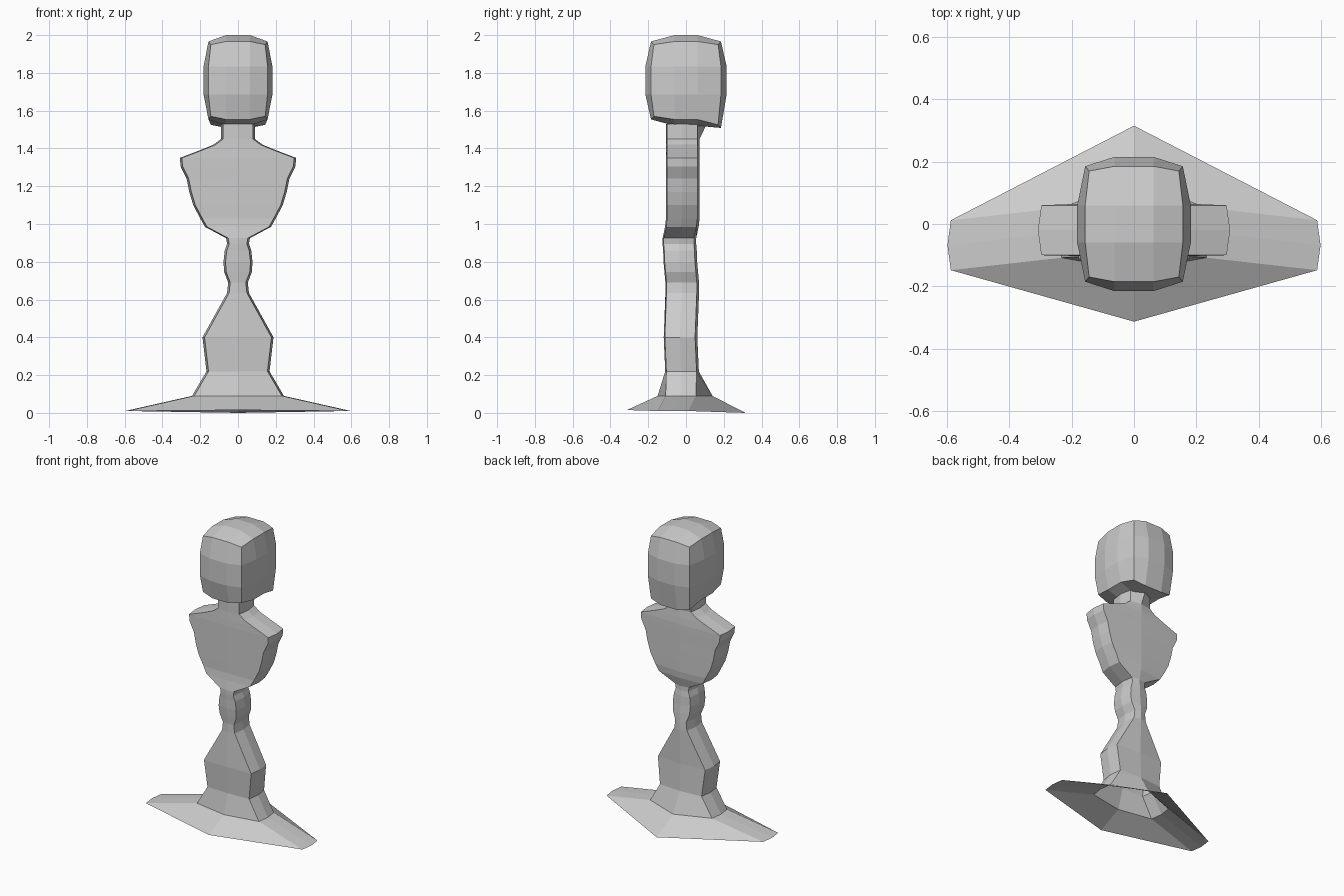
import bpy
import bmesh

if "Cube" in bpy.data.objects:
    bpy.data.objects.remove(bpy.data.objects["Cube"])


def finish(name, bm):
    bmesh.ops.recalc_face_normals(bm, faces=bm.faces)
    me = bpy.data.meshes.new(name)
    bm.to_mesh(me)
    bm.free()
    ob = bpy.data.objects.new(name, me)
    bpy.context.collection.objects.link(ob)
    return ob


# Body: eight-sided rings lofted from neck to base (z, half width, y shift)
profile = [
    (1.53, .09, 0), (1.45, .09, 0), (1.42, .13, 0), (1.395, .19, 0),
    (1.35, .308, 0), (1.305, .304, 0), (1.24, .272, 0), (1.17, .258, 0),
    (1.10, .237, 0), (1.03, .20, 0), (.985, .175, -.005), (.925, .063, -.018),
    (.895, .058, -.018), (.86, .07, -.015), (.80, .077, -.013),
    (.745, .073, -.008), (.69, .052, -.003), (.635, .058, -.003),
    (.40, .188, -.012), (.22, .167, -.004), (.09, .243, -.008), (.01, .598, -.07),
]
bm = bmesh.new()
rings = []
for z, w, s in profile:
    yf, yb = -.1 + s, .06 + s          # side corners
    cf, cb = yf - .006, yb + .012      # centre line front and back
    zf = zb = z
    if z == 1.53:
        cb = .11
    elif z == .09:
        cf, cb = -.15, .14
    elif z == .01:
        yf, yb, cf, cb, zf, zb = -.148, .012, -.313, .315, .015, 0
    n = w - .011
    pts = [(0, cf, zf), (n, yf, z), (w, (yf + yb) / 2, z), (n, yb, z),
           (0, cb, zb), (-n, yb, z), (-w, (yf + yb) / 2, z), (-n, yf, z)]
    rings.append([bm.verts.new(p) for p in pts])
for a, b in zip(rings, rings[1:]):
    for i in range(8):
        j = (i + 1) % 8
        bm.faces.new((a[i], a[j], b[j], b[i]))
finish("body_and_base", bm)

# Head: 3x3x3 box shell, pulled in toward its edges and corners
half, inner = (.182, .215, .24), (.063, .06, .075)
scale = (1, .86, .79)
bm = bmesh.new()
grid = {}


def head_vert(idx):
    if idx not in grid:
        ext = sum(k in (0, 3) for k in idx)
        p = []
        for axis, k in enumerate(idx):
            sign = -1 if k < 2 else 1
            if k in (0, 3):
                f = scale[ext - 1]
                p.append(sign * half[axis] * f)
            else:
                p.append(sign * inner[axis])
        p[2] += 1.76
        if idx[2] == 0 and idx[1] == 3:      # lower nape
            p[2] -= .045
        grid[idx] = bm.verts.new(p)
    return grid[idx]


for axis in range(3):
    for side in (0, 3):
        for i in range(3):
            for j in range(3):
                if axis == 2 and side == 0 and i == j == 1:
                    continue                 # opening for the neck
                quad = []
                for a, b in ((i, j), (i + 1, j), (i + 1, j + 1), (i, j + 1)):
                    k = [a, b]
                    k.insert(axis, side)
                    quad.append(head_vert(tuple(k)))
                bm.faces.new(quad)
finish("head", bm)
